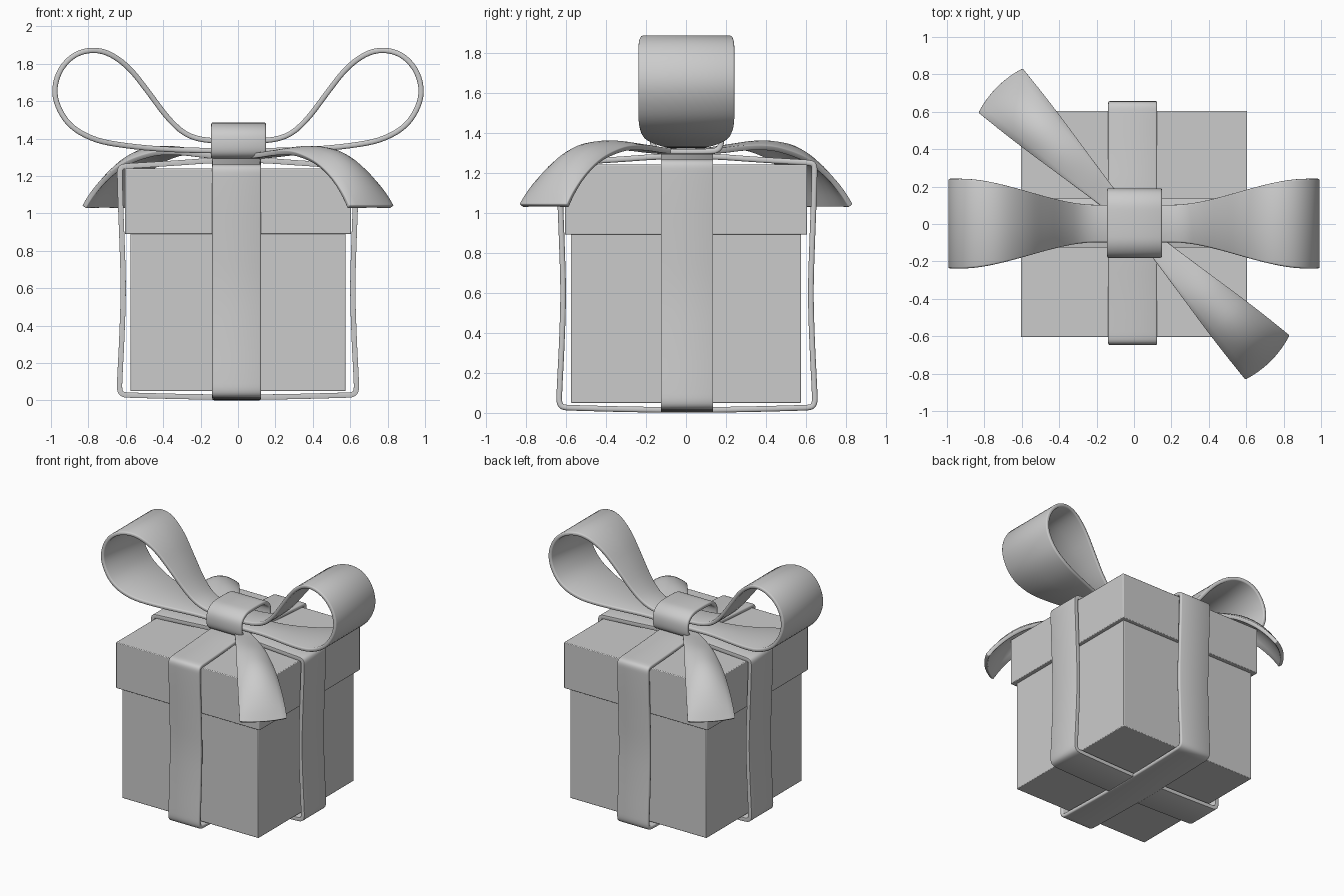
import bpy, bmesh, math
from mathutils import Vector

if "Cube" in bpy.data.objects:
    bpy.data.objects.remove(bpy.data.objects["Cube"])

THICK = 0.028


def smooth_path(pts, closed, rounds=2):
    """Round a rough path by cutting its corners."""
    pts = [Vector(p) for p in pts]
    for _ in range(rounds):
        out = [] if closed else [pts[0]]
        n = len(pts)
        for i in range(n if closed else n - 1):
            a, b = pts[i], pts[(i + 1) % n]
            out += [a.lerp(b, 0.25), a.lerp(b, 0.75)]
        pts = out if closed else out + [pts[-1]]
    return pts


def finish(ob, angle=40):
    bpy.ops.object.select_all(action='DESELECT')
    ob.select_set(True)
    bpy.context.view_layer.objects.active = ob
    bpy.ops.object.shade_smooth_by_angle(angle=math.radians(angle))


def strip(name, rows, closed):
    """Ribbon surface through rows of points, thickened with soft edges."""
    bm = bmesh.new()
    vs = [[bm.verts.new(p) for p in r] for r in rows]
    n = len(vs)
    for i in range(n if closed else n - 1):
        a, b = vs[i], vs[(i + 1) % n]
        for j in range(len(a) - 1):
            bm.faces.new((a[j], a[j + 1], b[j + 1], b[j]))
    bmesh.ops.recalc_face_normals(bm, faces=bm.faces)
    me = bpy.data.meshes.new(name)
    bm.to_mesh(me)
    bm.free()
    ob = bpy.data.objects.new(name, me)
    bpy.context.collection.objects.link(ob)
    finish(ob)
    sol = ob.modifiers.new("thickness", 'SOLIDIFY')
    sol.thickness, sol.offset = THICK, 0
    bev = ob.modifiers.new("soft_edge", 'BEVEL')
    bev.width, bev.segments = 0.009, 2
    bev.limit_method, bev.angle_limit = 'ANGLE', math.radians(60)
    return ob


def box(name, half, z0, z1):
    bpy.ops.mesh.primitive_cube_add(size=1, location=(0, 0, (z0 + z1) / 2))
    ob = bpy.context.object
    ob.name = name
    ob.scale = (2 * half, 2 * half, z1 - z0)
    bpy.ops.object.transform_apply(location=False, rotation=False, scale=True)
    bev = ob.modifiers.new("soft_edge", 'BEVEL')
    bev.width, bev.segments = 0.005, 2
    finish(ob)


def mirrored(half):
    """Close a right-hand half profile (bottom to top) with its mirror."""
    return half + [(-x, z) for x, z in reversed(half)]


# Box and lid
box("box_body", 0.575, 0.05, 0.92)
box("box_lid", 0.605, 0.89, 1.24)

# Two bands wrapped round the box
band = mirrored([(0.12, 0.018), (0.35, 0.022), (0.56, 0.028), (0.615, 0.03), (0.634, 0.05),
                 (0.632, 0.12), (0.62, 0.35), (0.612, 0.6), (0.62, 0.85),
                 (0.628, 1.05), (0.632, 1.19), (0.632, 1.24), (0.615, 1.252),
                 (0.55, 1.256), (0.35, 1.268), (0.12, 1.285)])
path = smooth_path(band, True)
us = (-1, 0, 1)
strip("band_side_to_side", [[(x, 0.005 + 0.131 * u, z) for u in us] for x, z in path], True)
strip("band_front_to_back", [[(-0.007 + 0.131 * u, 0.005 + x * 1.008, z - 0.003)
                              for u in us] for x, z in path], True)

# Bow: one ribbon with a loop each side, widening outwards
loop = mirrored([(0.14, 1.335), (0.42, 1.343), (0.63, 1.365), (0.77, 1.393), (0.893, 1.46),
                 (0.962, 1.56), (0.985, 1.66), (0.956, 1.765), (0.885, 1.845),
                 (0.79, 1.877), (0.69, 1.86), (0.58, 1.78), (0.48, 1.65),
                 (0.37, 1.5), (0.27, 1.412), (0.14, 1.385)])


def bow_half_width(x):
    t = min(max((abs(x) - 0.2) / 0.73, 0), 1)
    return 0.1 + 0.14 * t * t * (3 - 2 * t)


strip("bow_loops", [[(x, 0.002 + u * bow_half_width(x), z) for u in us]
                    for x, z in smooth_path(loop, True)], True)

# Knot round the middle of the bow
knot = mirrored([(0.12, 1.304), (0.158, 1.315), (0.172, 1.345), (0.172, 1.405),
                 (0.155, 1.44), (0.11, 1.467), (0.05, 1.472)])
strip("bow_knot", [[(0.003 + 0.147 * u, 0.005 + y, z) for u in us]
                   for y, z in smooth_path(knot, True)], True)

# Tails drooping over opposite corners
tail = smooth_path([(0.0, 1.30), (0.2, 1.31), (0.35, 1.325), (0.5, 1.325), (0.62, 1.3),
                    (0.74, 1.26), (0.86, 1.185), (0.95, 1.1), (1.0, 1.035)], False)
along = Vector((1, -1, 0)).normalized()
across = Vector((1, 1, 0)).normalized()
for name, turn in (("front_tail", 1), ("back_tail", -1)):
    rows = []
    for d, z in tail:
        row = []
        for k in range(-4, 5):
            u = k / 4
            arch = (1 - u * u) * 0.8 * d ** 4 * (1 - d)
            p = along * (d + 0.025 * d ** 4 * (1 - u * u)) + across * u * (0.03 + 0.135 * d)
            row.append(p * turn + Vector((0, 0, z + arch)))
        rows.append(row)
    strip(name, rows, False)
